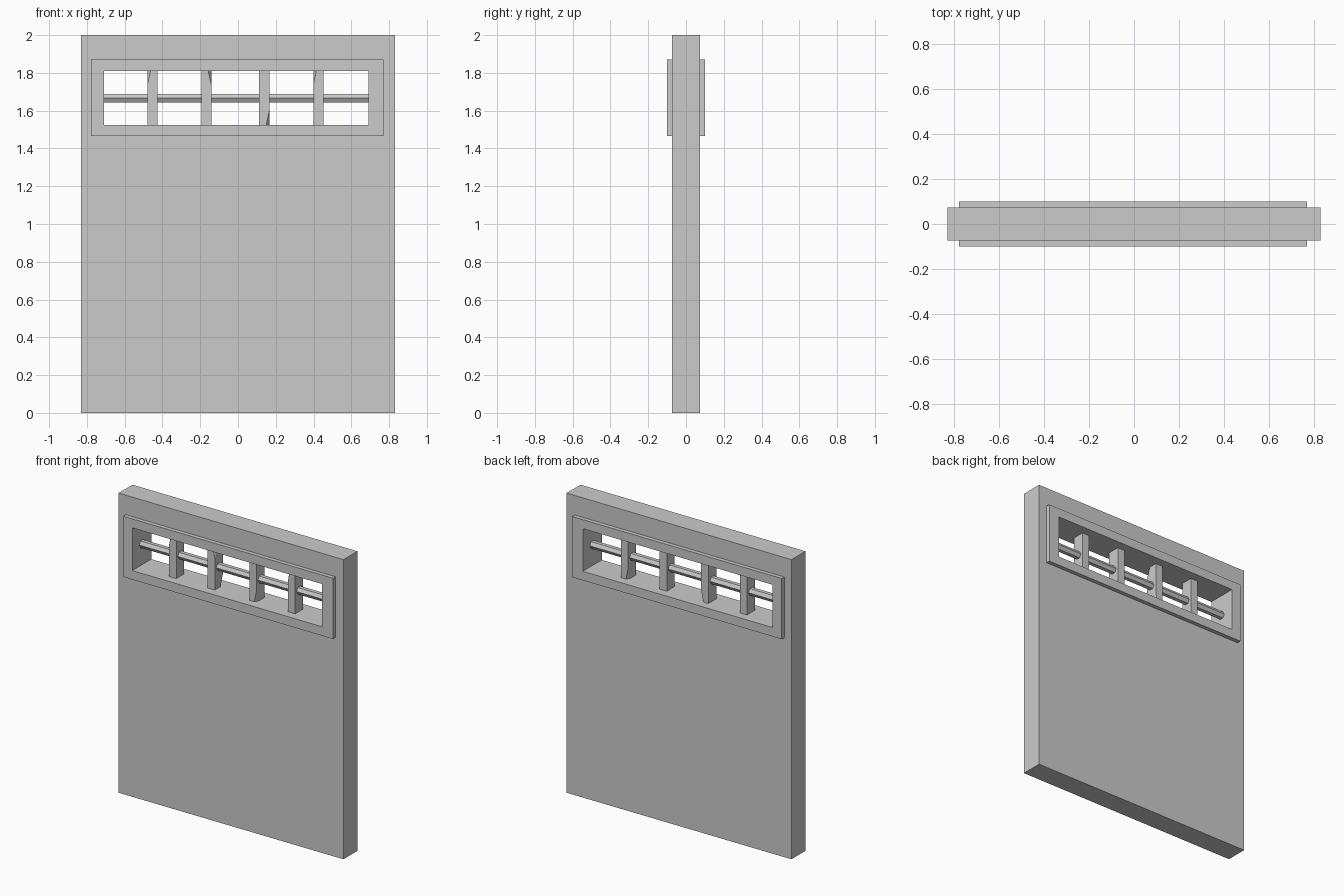
import bpy
import bmesh
from mathutils import Vector

if "Cube" in bpy.data.objects:
    bpy.data.objects.remove(bpy.data.objects["Cube"])

grey = bpy.data.materials.new("stone grey")
grey.use_nodes = True
colour = (0.6, 0.6, 0.6, 1)
grey.diffuse_color = colour
grey.node_tree.nodes["Principled BSDF"].inputs["Base Color"].default_value = colour


def finish(bm, name):
    bmesh.ops.recalc_face_normals(bm, faces=bm.faces)
    mesh = bpy.data.meshes.new(name)
    bm.to_mesh(mesh)
    bm.free()
    mesh.materials.append(grey)
    obj = bpy.data.objects.new(name, mesh)
    bpy.context.collection.objects.link(obj)
    return obj


def pierced_slab(name, outer, inner, half_depth):
    """Slab with a rectangular opening; rectangles are x0, x1, z0, z1."""
    bm = bmesh.new()
    rings = []
    for y in (-half_depth, half_depth):
        for x0, x1, z0, z1 in (outer, inner):
            corners = ((x0, z0), (x1, z0), (x1, z1), (x0, z1))
            rings.append([bm.verts.new((x, y, z)) for x, z in corners])
    front_out, front_in, back_out, back_in = rings
    for a, b in ((front_out, front_in), (back_out, back_in),
                 (front_out, back_out), (front_in, back_in)):
        for i in range(4):
            j = (i + 1) % 4
            bm.faces.new((a[i], a[j], b[j], b[i]))
    return finish(bm, name)


def chip(bm, corner, sides, size):
    """Slice a sliver off one corner of a convex block."""
    normal = Vector([s / d for s, d in zip(sides, size)])
    point = Vector(corner) - Vector((sides[0] * size[0], 0, 0))
    bmesh.ops.bisect_plane(bm, geom=bm.verts[:] + bm.edges[:] + bm.faces[:],
                           plane_co=point, plane_no=normal, clear_outer=True)
    bmesh.ops.holes_fill(bm, edges=[e for e in bm.edges if e.is_boundary])


# Wall and raised window surround
left, right, bottom, top = opening = (-0.71, 0.692, 1.525, 1.81)
hidden_hole = (left - 0.02, right + 0.02, bottom - 0.02, top + 0.02)
pierced_slab("wall", (-0.83, 0.83, 0, 2), hidden_hole, 0.073)
pierced_slab("window_frame", (-0.777, 0.77, 1.465, 1.87), opening, 0.1)

# Upright bars, each with chipped corners given as x, y, z sides
half = Vector((0.0265, 0.042, (top - bottom) / 2))
bars = ((-0.453, [(-1, -1, 1)]),
        (-0.168, [(1, -1, 1), (1, 1, -1)]),
        (0.139, [(1, -1, -1)]),
        (0.425, [(-1, -1, 1), (-1, 1, -1)]))
for number, (x, chips) in enumerate(bars, 1):
    centre = Vector((x, 0, (top + bottom) / 2))
    bm = bmesh.new()
    bmesh.ops.create_cube(bm, size=2)
    for v in bm.verts:
        v.co = centre + v.co * half
    for sides in chips:
        corner = centre + Vector(sides) * half
        chip(bm, corner, sides, (0.016, 0.025, 0.075))
    finish(bm, f"upright_bar_{number}")

# Six-sided cross rod
bpy.ops.mesh.primitive_cylinder_add(
    vertices=6, radius=0.026, depth=right - left,
    location=((left + right) / 2, 0, 1.667), rotation=(0, 1.5708, 0))
rod = bpy.context.object
rod.name = "cross_rod"
rod.data.materials.append(grey)
